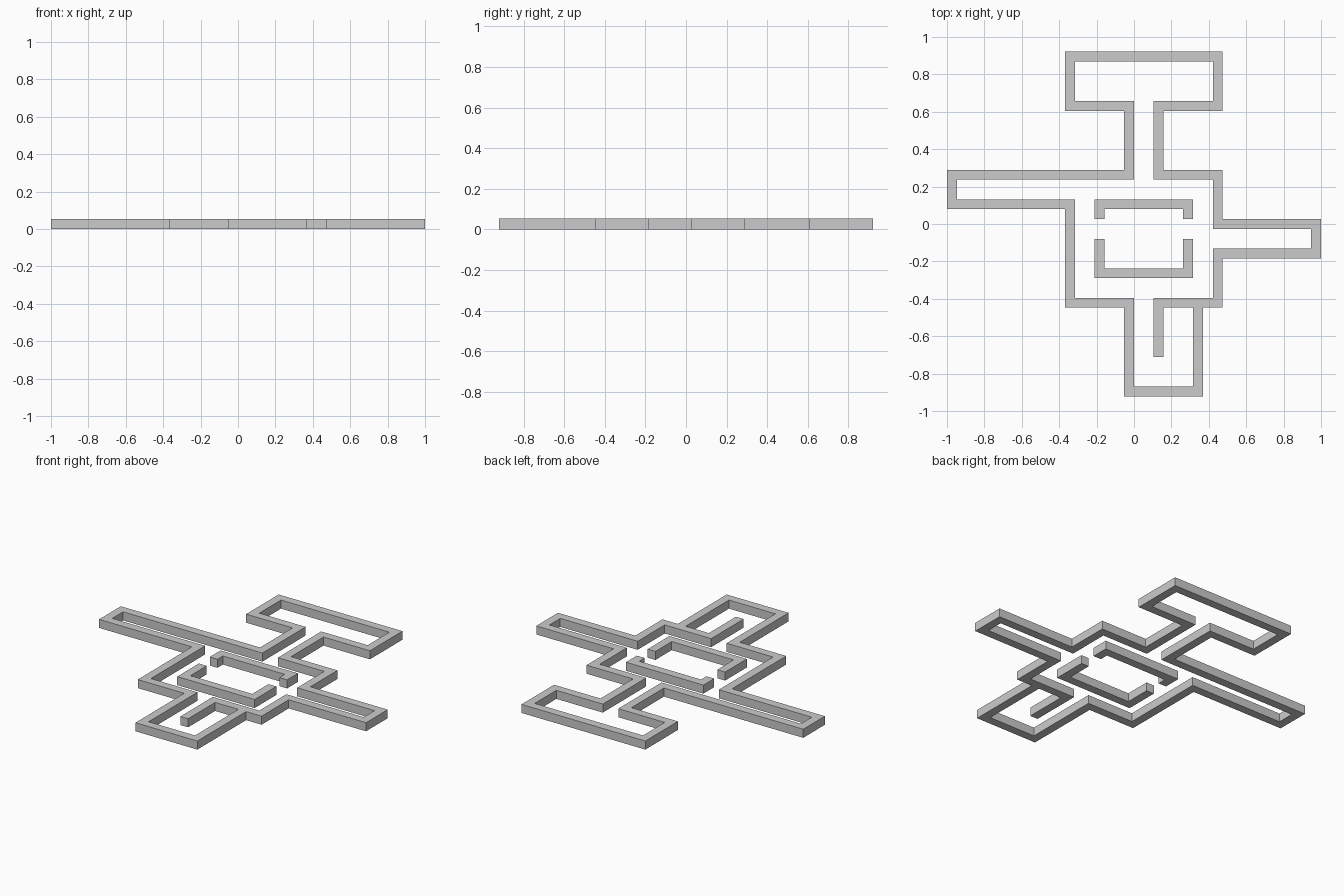
import bpy, bmesh
from mathutils import Vector

if "Cube" in bpy.data.objects:
    bpy.data.objects.remove(bpy.data.objects["Cube"])

U = 1 / 19            # wall thickness and height: plan is a 38 x 35 cell grid


def wall(name, path):
    """Square-section wall with mitred corners along cell centres (column, row from top)."""
    pts = [Vector(((c + 0.5) * U - 1, (17 - r) * U)) for c, r in path]
    dirs = [(b - a).normalized() for a, b in zip(pts, pts[1:])]
    bm = bmesh.new()
    pairs = []
    for i, p in enumerate(pts):
        a, b = dirs[max(i - 1, 0)], dirs[min(i, len(dirs) - 1)]
        off = Vector((-a.y, a.x))
        if i not in (0, len(pts) - 1):
            off += Vector((-b.y, b.x))     # right-angle mitre
        off *= U / 2
        pairs.append([bm.verts.new((*(p + s * off), 0)) for s in (1, -1)])
    for (a, b), (c, d) in zip(pairs, pairs[1:]):
        bm.faces.new((a, b, d, c))
    # raise the plan to wall height
    ext = bmesh.ops.extrude_face_region(bm, geom=bm.faces[:])
    top = [g for g in ext["geom"] if isinstance(g, bmesh.types.BMVert)]
    bmesh.ops.translate(bm, verts=top, vec=(0, 0, U))
    # make sure the underside is closed
    low = [e for e in bm.edges if e.is_boundary]
    if low:
        for (a, b), (c, d) in zip(pairs, pairs[1:]):
            if not bm.faces.get((a, b, d, c)):
                bm.faces.new((a, b, d, c))
    bmesh.ops.recalc_face_normals(bm, faces=bm.faces[:])
    me = bpy.data.meshes.new(name)
    bm.to_mesh(me)
    bm.free()
    ob = bpy.data.objects.new(name, me)
    bpy.context.collection.objects.link(ob)


# outer maze wall, from the free stub round to the bottom pocket
wall("outer_wall", [
    (21, 30.5), (21, 25), (27, 25), (27, 20), (37, 20), (37, 17), (27, 17),
    (27, 12), (21, 12), (21, 5), (27, 5), (27, 0), (12, 0), (12, 5), (18, 5),
    (18, 12), (0, 12), (0, 15), (12, 15), (12, 25), (18, 25), (18, 34),
    (25, 34), (25, 25.5)])

# two U-shaped walls of the central room
wall("inner_wall_back", [(15, 16.5), (15, 15), (24, 15), (24, 16.5)])
wall("inner_wall_front", [(15, 18.5), (15, 22), (24, 22), (24, 18.5)])
